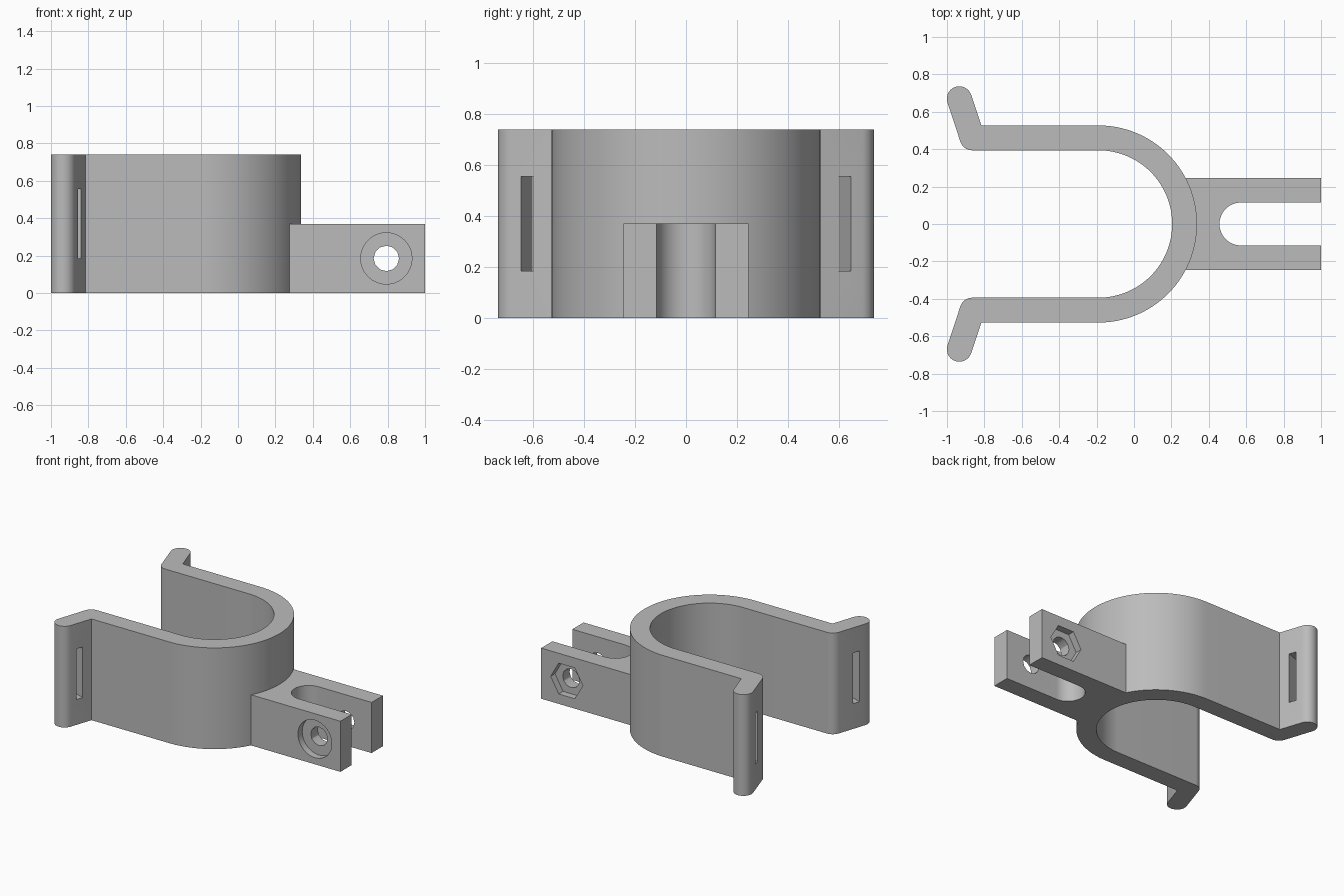
import bpy, bmesh, math
from math import cos, sin, pi, radians
from mathutils import Matrix, Vector

if "Cube" in bpy.data.objects:
    bpy.data.objects.remove(bpy.data.objects["Cube"], do_unlink=True)

grey = bpy.data.materials.new("plain grey")
grey.use_nodes = True
grey.diffuse_color = (0.5, 0.5, 0.5, 1)
grey.node_tree.nodes["Principled BSDF"].inputs["Base Color"].default_value = (0.5, 0.5, 0.5, 1)


def arc(cx, cy, r, start, end, n):
    """Points along an arc, angles in degrees."""
    angles = [radians(start + (end - start) * i / n) for i in range(n + 1)]
    return [(cx + r * cos(a), cy + r * sin(a)) for a in angles]


def extrude(name, outline, height):
    """Upright solid with the given plan outline, standing on the floor."""
    bm = bmesh.new()
    face = bm.faces.new([bm.verts.new((x, y, 0)) for x, y in outline])
    top = bmesh.ops.extrude_face_region(bm, geom=[face])["geom"]
    bmesh.ops.translate(bm, vec=(0, 0, height),
                        verts=[v for v in top if isinstance(v, bmesh.types.BMVert)])
    bmesh.ops.recalc_face_normals(bm, faces=bm.faces)
    mesh = bpy.data.meshes.new(name)
    bm.to_mesh(mesh)
    bm.free()
    mesh.materials.append(grey)
    ob = bpy.data.objects.new(name, mesh)
    bpy.context.collection.objects.link(ob)
    return ob


def cut(ob, cutter):
    """Subtract the cutter from the part, then discard it."""
    cutter.hide_render = True
    mod = ob.modifiers.new("cut", 'BOOLEAN')
    mod.operation = 'DIFFERENCE'
    mod.solver = 'EXACT'
    mod.object = cutter
    bpy.context.view_layer.objects.active = ob
    bpy.ops.object.modifier_apply(modifier=mod.name)
    bpy.data.objects.remove(cutter, do_unlink=True)


def smooth(ob):
    bpy.ops.object.select_all(action='DESELECT')
    ob.select_set(True)
    bpy.context.view_layer.objects.active = ob
    bpy.ops.object.shade_smooth_by_angle(angle=radians(30))


# Clip: a round spring with straight arms and flared, rounded lips
HEIGHT, CX, OUTER, INNER = 0.74, -0.19, 0.527, 0.394
HALF = (OUTER - INNER) / 2
TILT = 18.6
TIP = Vector((-0.934, 0.67))
BEND = (-0.865, INNER + HALF)

along = Vector((sin(radians(TILT)), -cos(radians(TILT))))
side = TIP + HALF * Vector((cos(radians(TILT)), sin(radians(TILT))))
corner = side + along * ((OUTER - side.y) / along.y)

outer_half = arc(CX, 0, OUTER, 0, 90, 32) + [tuple(corner)]
lip = arc(*TIP, HALF, TILT, TILT + 180, 14)
inner_half = arc(*BEND, HALF, 180 + TILT, 270, 8) + arc(CX, 0, INNER, 90, 0, 32)
half = outer_half + lip + inner_half
mirrored = [(x, -y) for x, y in reversed(half[1:-1])]
clip = extrude("spring_clip", half + mirrored, HEIGHT)

# Strap slots through both lips
for s in (1, -1):
    slot = extrude("slot_cutter", [(-0.2, -0.026), (0.2, -0.026), (0.2, 0.026), (-0.2, 0.026)], 0.37)
    slot.data.transform(Matrix.Translation((-0.912, s * 0.598, 0.185))
                        @ Matrix.Rotation(s * radians(TILT + 1), 4, 'Z'))
    cut(clip, slot)
smooth(clip)

# Mounting fork: its root follows the round back of the clip
WIDTH, GAP, FORK_HEIGHT = 0.245, 0.115, 0.37
reach = math.degrees(math.asin(WIDTH / OUTER))
outline = (arc(CX, 0, OUTER, reach, -reach, 20)
           + [(1, -WIDTH), (1, -GAP)]
           + arc(0.572, 0, GAP, 270, 90, 24)
           + [(1, GAP), (1, WIDTH)])
fork = extrude("mounting_fork", outline, FORK_HEIGHT)


def bore(radius, sides, y0, y1):
    """Cut a prism along y through the bolt axis."""
    ring = arc(0, 0, radius, 0, 360, sides)[:-1]
    tool = extrude("bore_cutter", ring, y1 - y0)
    tool.data.transform(Matrix.Translation((0.793, y1, FORK_HEIGHT / 2))
                        @ Matrix.Rotation(pi / 2, 4, 'X'))
    cut(fork, tool)


bore(0.068, 12, -0.4, 0.4)             # bolt hole
bore(0.137, 40, -0.4, -WIDTH + 0.05)   # round bolt head recess
bore(0.13, 6, WIDTH - 0.05, 0.4)       # hexagonal nut recess
smooth(fork)
